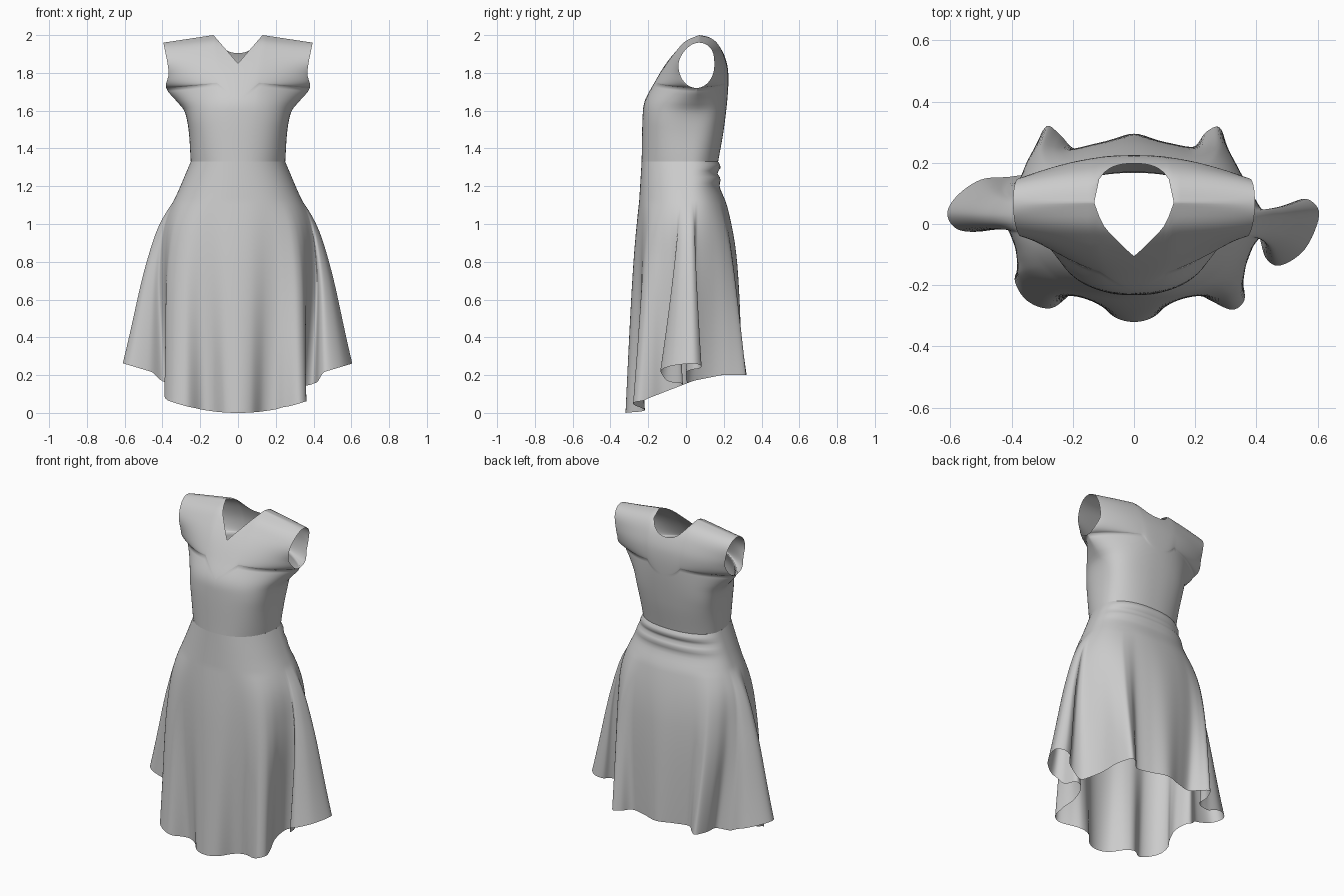
import bpy, bmesh, math

if "Cube" in bpy.data.objects:
    bpy.data.objects.remove(bpy.data.objects["Cube"])

WAIST, N = 1.33, 2.25         # waist height, roundness of the body section


def clamp(t):
    return max(0.0, min(1.0, t))


def smooth(t):
    t = clamp(t)
    return t * t * (3 - 2 * t)


def curve(pts, t):
    """Smooth interpolation through (t, value) pairs."""
    if t <= pts[0][0]:
        return pts[0][1]
    if t >= pts[-1][0]:
        return pts[-1][1]
    i = max(k for k in range(len(pts) - 1) if pts[k][0] <= t)

    def slope(k):
        a, b = pts[max(k - 1, 0)], pts[min(k + 1, len(pts) - 1)]
        return (b[1] - a[1]) / (b[0] - a[0])
    (t0, v0), (t1, v1) = pts[i], pts[i + 1]
    h = t1 - t0
    s = (t - t0) / h
    return (v0 * (1 + 2 * s) * (1 - s) ** 2 + v1 * s * s * (3 - 2 * s)
            + h * slope(i) * s * (1 - s) ** 2 - h * slope(i + 1) * s * s * (1 - s))


def build(name, grids, wrap=False):
    bm = bmesh.new()
    for rows in grids:
        vs = [[bm.verts.new(p) for p in row] for row in rows]
        n = len(rows[0])
        for r0, r1 in zip(vs, vs[1:]):
            for j in range(n if wrap else n - 1):
                k = (j + 1) % n
                bm.faces.new((r0[j], r0[k], r1[k], r1[j]))
    bmesh.ops.remove_doubles(bm, verts=bm.verts, dist=0.0005)
    bmesh.ops.recalc_face_normals(bm, faces=bm.faces)
    for f in bm.faces:
        f.smooth = True
    me = bpy.data.meshes.new(name)
    bm.to_mesh(me)
    bm.free()
    ob = bpy.data.objects.new(name, me)
    bpy.context.collection.objects.link(ob)


# Bodice: front and back panels sharing side seams and shoulders
FRONT = [(1.33, -.235), (1.6, -.228), (1.66, -.215), (1.74, -.172), (1.84, -.112),
         (1.92, -.05), (1.97, .0), (2.0, .07)]
BACK = [(1.33, .17), (1.5, .2), (1.7, .222), (1.82, .222), (1.9, .2),
        (1.96, .165), (1.99, .12), (2.0, .07)]
SIDE = [(1.33, .25), (1.5, .262), (1.6, .285), (1.65, .325), (1.72, .38),
        (1.8, .367), (1.96, .395)]
ARM_LOW, ARM_TOP, NECK = 1.72, 1.96, .13


def panel(front):
    sign = -1 if front else 1
    un = NECK / .395
    half = [un * i / 8 for i in range(8)]
    half += [un + (1 - un) * math.sin(math.pi / 2 * i / 18) for i in range(19)]
    us = [-u for u in half[:0:-1]] + half
    heights = [WAIST + (ARM_LOW - WAIST) * i / 22 for i in range(22)]
    heights += [ARM_LOW + (ARM_TOP - ARM_LOW) * (1 - math.cos(math.pi * i / 24)) / 2
                for i in range(25)]
    rows = []
    for zn in heights:
        v = (zn - WAIST) / (ARM_TOP - WAIST)
        ease = smooth((zn - 1.52) / .36)
        e = 1 - ((zn - 1.84) / .12) ** 2
        ys = .02 + .035 * smooth((zn - WAIST) / (ARM_LOW - WAIST))
        ys += .015 * smooth((zn - 1.84) / .12)
        if zn >= ARM_LOW:
            ys += sign * .095 * math.sqrt(max(e, 0))
        row = []
        for u in us:
            xt = abs(u) * .395
            shoulder = 2 - .04 * max(0, xt - NECK) / (.395 - NECK)
            f = min(1, xt / NECK)
            top = shoulder - (.15 * (1 - f) if front else .095 * (1 - f ** 2.5))
            z = WAIST + v * (top - WAIST)
            zq = z + (2 - shoulder) * smooth(v)
            yc = curve(FRONT if front else BACK, zq)
            bulge = (1 - abs(u) ** N) ** (1 / N + .5 * ease)
            inner = .25 + .145 * v
            width = inner + (curve(SIDE, zn) - inner) * abs(u) ** 4
            row.append((u * width, ys + (yc - ys) * bulge, z))
        rows.append(row)
    return rows


build("bodice", [panel(True), panel(False)])

# Skirt: smooth waist section blending into a folded hem outline (x, y)
HEM = [(0, -.32), (.07, -.30), (.13, -.235), (.19, -.22), (.25, -.25), (.32, -.28),
       (.36, -.25), (.355, -.19), (.335, -.12), (.35, -.04), (.40, -.02), (.43, -.11),
       (.48, -.135), (.56, -.08), (.605, .03), (.57, .08), (.52, .07), (.495, .03),
       (.45, .0), (.39, .01), (.35, .06), (.32, .14), (.305, .24), (.28, .315),
       (.235, .30), (.19, .25), (.1, .265), (0, .295), (-.1, .265), (-.19, .245),
       (-.24, .29), (-.285, .32), (-.32, .25), (-.33, .175), (-.40, .155), (-.5, .145),
       (-.58, .09), (-.61, .03), (-.57, -.02), (-.47, -.02), (-.39, .02), (-.345, -.05),
       (-.36, -.12), (-.39, -.18), (-.35, -.25), (-.27, -.275), (-.19, -.22),
       (-.13, -.235), (-.07, -.30)]
ANCHORS = [0, 14, 27, 37, 49]     # front, right fold, back, left fold, front
WIDTH = [(.2, .44), (.6, .44), (.8, .425), (1.0, .39), (1.2, .305), (1.33, .25)]
SKIRT_FRONT = [(0, -.28), (.8, -.265), (1.33, -.235)]
SKIRT_BACK = [(.2, .285), (.8, .26), (1.1, .215), (1.2, .178), (1.24, .183),
              (1.27, .166), (1.30, .184), (1.33, .17)]
STEPS = 6


def hem_outline():
    out, n = [], len(HEM)
    for i in range(n):
        p = [HEM[(i + k) % n] for k in (-1, 0, 1, 2)]
        for s in range(STEPS):
            t = s / STEPS
            out.append(tuple(.5 * (2 * b + (c - a) * t + (2 * a - 5 * b + 4 * c - d) * t * t
                                   + (3 * b - a - 3 * c + d) * t ** 3)
                             for a, b, c, d in zip(*p)))
    return out


def hem_height(x, y):
    front = .065 * (x / .37) ** 2
    side = .05 + .12 * clamp((y + .27) / .31) + .03 * clamp((y - .04) / .15)
    m = smooth((y + .27) / .08) * smooth((abs(x) - .2) / .1) if y < 0 else 1
    low = front * (1 - m) + side * m
    m = smooth((abs(x) - .38) / .08)
    return low * (1 - m) + (.2 + .3 * (abs(x) - .4)) * m


def power(c):
    return math.copysign(abs(c) ** (2 / N), c)


hem = hem_outline()
# Spread each quarter of the hem over a quarter of the waist; folds take less
lengths = [math.dist(hem[i], hem[(i + 1) % len(hem)]) * (.3 if abs(hem[i][0]) > .4 else 1)
           for i in range(len(hem))]
angles = []
for q in range(4):
    part = lengths[ANCHORS[q] * STEPS:ANCHORS[q + 1] * STEPS]
    run = 0
    for l in part:
        angles.append(math.pi / 2 * (q - 1 + run / sum(part)))
        run += l

rows = []
for r in range(71):
    row = []
    for (hx, hy), a in zip(hem, angles):
        zh = hem_height(hx, hy)
        z = WAIST + (zh - WAIST) * r / 70
        c, s = power(math.cos(a)), power(math.sin(a))
        depth = curve(SKIRT_BACK if s > 0 else SKIRT_FRONT, z) - .02
        bx, by = c * curve(WIDTH, z), .02 + abs(s) * depth
        w = clamp((1.12 - z) / (1.12 - zh))
        w = w * (.75 + .25 * w)
        row.append((bx + (hx - bx) * w, by + (hy - by) * w, z))
    rows.append(row)
build("skirt", [rows], wrap=True)
